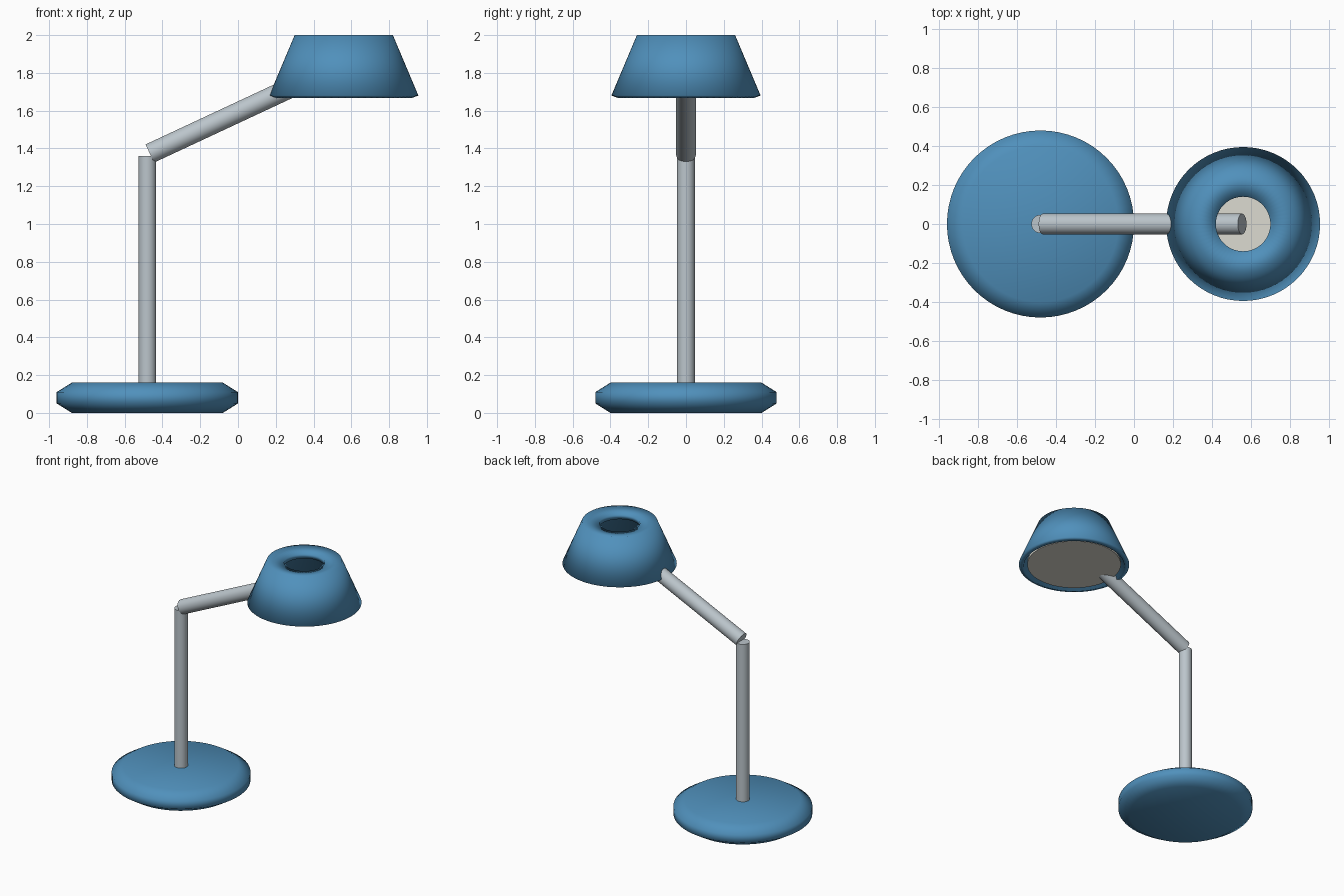
import bpy
import math
from mathutils import Vector

if "Cube" in bpy.data.objects:
    bpy.data.objects.remove(bpy.data.objects["Cube"])


def material(name, rgb):
    m = bpy.data.materials.new(name)
    m.diffuse_color = (*rgb, 1.0)
    m.use_nodes = True
    m.node_tree.nodes["Principled BSDF"].inputs["Base Color"].default_value = m.diffuse_color
    return m


blue = material("blue_paint", (0.08, 0.28, 0.50))
metal = material("brushed_metal", (0.50, 0.56, 0.60))
cream = material("diffuser_cream", (0.72, 0.71, 0.64))


def lathe(name, profile, center_x, mat, closed=False, segments=64):
    """Revolve (radius, z) points about a vertical axis, smooth shaded."""
    n = len(profile)
    verts, faces = [], []
    for s in range(segments):
        a = 2 * math.pi * s / segments
        verts += [(r * math.cos(a), r * math.sin(a), z) for r, z in profile]
    for s in range(segments):
        a, b = s * n, (s + 1) % segments * n
        for i in range(n if closed else n - 1):
            j = (i + 1) % n
            faces.append((a + i, b + i, b + j, a + j))
    if not closed:
        faces.append([s * n for s in reversed(range(segments))])
        faces.append([s * n + n - 1 for s in range(segments)])
    mesh = bpy.data.meshes.new(name)
    mesh.from_pydata(verts, [], faces)
    mesh.shade_smooth()
    mesh.materials.append(mat)
    obj = bpy.data.objects.new(name, mesh)
    obj.location.x = center_x
    bpy.context.collection.objects.link(obj)
    return obj


def rod(name, start, end, radius, mat, segments=32):
    """Capped cylinder between two points."""
    start, end = Vector(start), Vector(end)
    d = end - start
    bpy.ops.mesh.primitive_cylinder_add(
        vertices=segments, radius=radius, depth=d.length,
        location=(start + end) / 2,
        rotation=d.to_track_quat('Z', 'Y').to_euler())
    obj = bpy.context.object
    obj.name = name
    obj.data.materials.append(mat)
    bpy.ops.object.shade_smooth_by_angle(angle=math.radians(40))
    return obj


BASE_X, SHADE_X = -0.48, 0.56

# Weighted base with bevelled rim
lathe("base", [(0.40, 0.0), (0.48, 0.05), (0.48, 0.11), (0.40, 0.16)], BASE_X, blue)

# Upright pole and tilted arm reaching into the shade
rod("pole", (BASE_X, 0, 0.10), (BASE_X, 0, 1.36), 0.047, metal)
rod("arm", (-0.467, 0, 1.373), (0.555, 0, 1.85), 0.053, metal)

# Hollow conical shade, with a vent hole in the top
lathe("shade", [(0.36, 1.667), (0.395, 1.68), (0.26, 2.0), (0.14, 1.985),
                (0.14, 1.95), (0.237, 1.963)], SHADE_X, blue, closed=True)

# Light diffuser disc just inside the shade mouth
rod("diffuser", (SHADE_X, 0, 1.68), (SHADE_X, 0, 1.70), 0.335, cream, 64)
